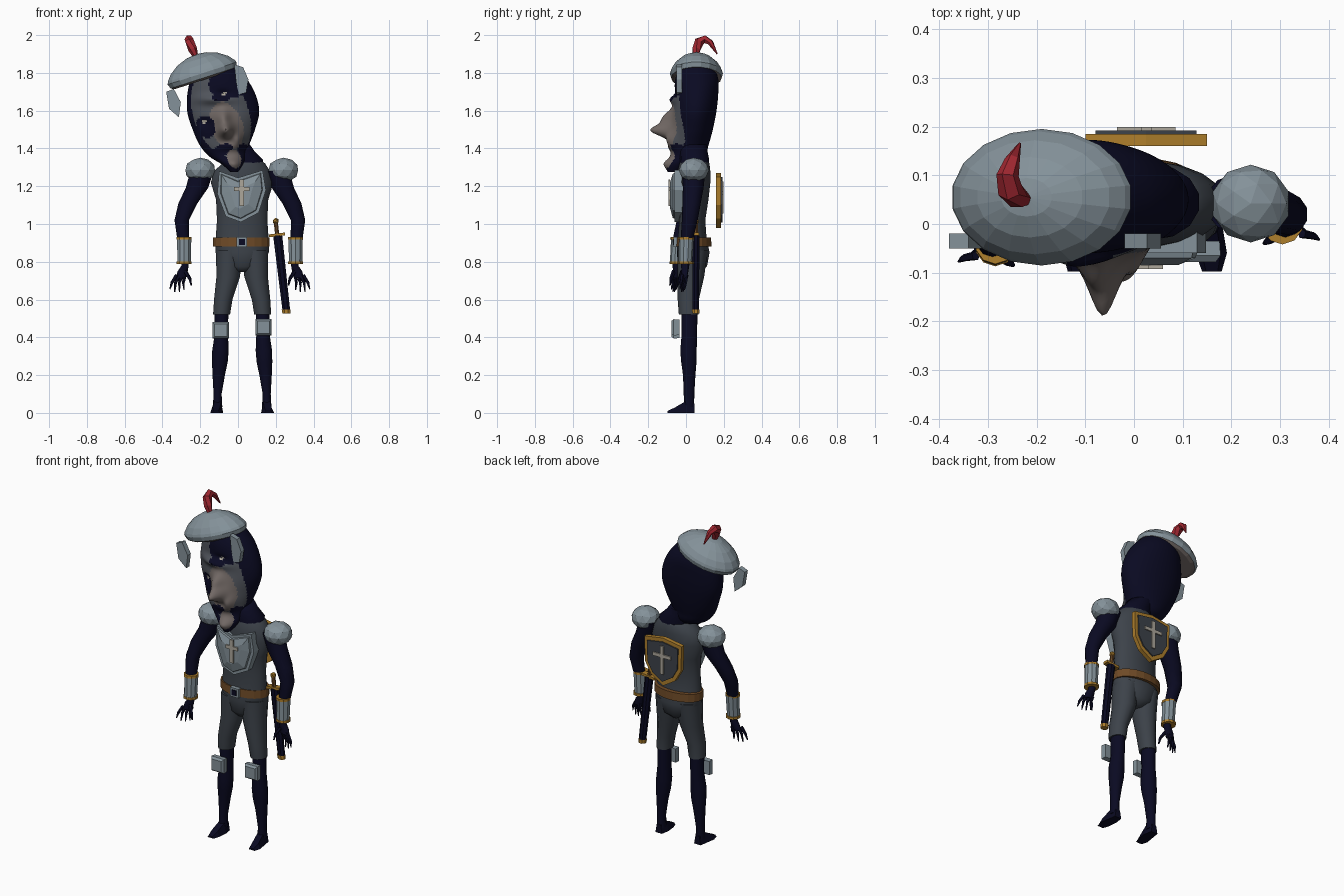
import bpy, bmesh, math
from mathutils import Vector, Matrix

cube = bpy.data.objects.get("Cube")
if cube:
    bpy.data.objects.remove(cube, do_unlink=True)


def material(name, *rgb):
    m = bpy.data.materials.new(name)
    m.use_nodes = True
    m.diffuse_color = (*rgb, 1)
    m.node_tree.nodes["Principled BSDF"].inputs["Base Color"].default_value = (*rgb, 1)
    return m


steel = material("pale steel", .23, .285, .32)
navy = material("dark navy", .003, .003, .016)
slate = material("slate cloth", .046, .055, .068)
gold = material("old gold", .42, .21, .025)
brown = material("brown leather", .16, .07, .02)
red = material("plume red", .35, .02, .03)
skin = material("grey skin", .165, .138, .128)
ash = material("ash grey", .08, .088, .105)
bone = material("bone", .42, .39, .33)


def finish(name, bm, *mats, smooth=0):
    bmesh.ops.recalc_face_normals(bm, faces=bm.faces)
    mesh = bpy.data.meshes.new(name)
    bm.to_mesh(mesh)
    bm.free()
    for m in mats:
        mesh.materials.append(m)
    ob = bpy.data.objects.new(name, mesh)
    bpy.context.scene.collection.objects.link(ob)
    if smooth:
        bpy.context.view_layer.objects.active = ob
        ob.select_set(True)
        bpy.ops.object.shade_smooth_by_angle(angle=math.radians(smooth))
        ob.select_set(False)
    return ob


def bridge(loops):
    """Skin a list of point loops and cap both ends."""
    bm = bmesh.new()
    rows = [[bm.verts.new(p) for p in loop] for loop in loops]
    n = len(rows[0])
    for a, b in zip(rows, rows[1:]):
        for i in range(n):
            j = (i + 1) % n
            bm.faces.new((a[i], a[j], b[j], b[i]))
    bm.faces.new(rows[0])
    bm.faces.new(rows[-1])
    return bm


def ellipse(cx, cy, z, rx, ry, n):
    turns = [math.tau * (i + .5) / n for i in range(n)]
    return [Vector((cx + rx * math.cos(t), cy + ry * math.sin(t), z)) for t in turns]


def loft(name, rings, mat, sides=10, smooth=0):
    return finish(name, bridge([ellipse(*r, sides) for r in rings]), mat, smooth=smooth)


def tube(name, points, mat, sides=6):
    """Round tube along (x, y, z, radius) points."""
    pos = [Vector(p[:3]) for p in points]
    loops = []
    for i, p in enumerate(points):
        way = pos[min(i + 1, len(pos) - 1)] - pos[max(i - 1, 0)]
        q = way.to_track_quat('Z', 'X')
        loops.append([pos[i] + q @ v for v in ellipse(0, 0, 0, p[3], p[3], sides)])
    return finish(name, bridge(loops), mat)


def plate(name, outline, y0, y1, mat):
    """Extrude an x-z outline through a y range."""
    return finish(name, bridge([[(x, y, z) for x, z in outline] for y in (y0, y1)]), mat)


def box(name, x, z, w, h, y0, y1, mat):
    return plate(name, [(x - w, z - h), (x + w, z - h), (x + w, z + h), (x - w, z + h)], y0, y1, mat)


def cross(name, x, z, w, h, y0, y1):
    box(name + "_upright", x, z, .011, h, y0, y1, bone)
    box(name + "_bar", x, z + h * .3, w, .01, y0, y1, bone)


def ball(name, centre, radii, mat, detail=2):
    bm = bmesh.new()
    place = Matrix.Translation(centre) @ Matrix.Diagonal((*radii, 1))
    bmesh.ops.create_icosphere(bm, subdivisions=detail, radius=1, matrix=place)
    return finish(name, bm, mat)


def blend(rows, steps):
    """Catmull-Rom rows between the given rows."""
    out = []
    for i in range(len(rows) - 1):
        a, b, c, d = (rows[max(0, min(k, len(rows) - 1))] for k in range(i - 1, i + 3))
        for t in (s / steps for s in range(steps)):
            out.append([.5 * (2 * q + (r - p) * t + (2 * p - 5 * q + 4 * r - w) * t * t
                              + (3 * q - p - 3 * r + w) * t ** 3) for p, q, r, w in zip(a, b, c, d)])
    return out + [rows[-1]]


# Hooded head: rows of x centre, y centre, height, half width, half depth
head_rows = [(-.02, -.07, 1.275, .02, .025), (-.03, -.035, 1.315, .055, .07),
             (-.055, .01, 1.36, .1, .09), (-.072, .025, 1.42, .132, .095),
             (-.075, .042, 1.5, .165, .1), (-.078, .05, 1.59, .19, .11),
             (-.087, .055, 1.68, .182, .115), (-.103, .057, 1.77, .148, .113), (-.13, .055, 1.86, .09, .08)]
# Face bumps: x, z, spread in x, spread in z, push forward
features = [(-.062, 1.495, .036, .035, .092), (-.08, 1.56, .035, .045, .045), (-.125, 1.66, .09, .025, .03),
            (0, 1.445, .028, .04, .035), (-.06, 1.5, .1, .09, .035), (-.045, 1.41, .05, .02, .012),
            (-.02, 1.325, .035, .03, .015), (-.08, 1.685, .04, .02, -.02), (-.175, 1.535, .03, .025, -.02)]
loops = []
for row in blend(head_rows, 9):
    loop = ellipse(*row, 110)
    for v in loop:
        front = max(0, (row[1] - v.y) / row[4]) ** .5
        for x, z, sx, sz, push in features:
            v.y -= front * push * math.exp(-((v.x - x) / sx) ** 2 - ((v.z - z) / sz) ** 2)
    loops.append(loop)
bm = bridge(loops)
# Painted patches: x, z, half width, half height, colour slot (later ones win)
patches = [(-.09, 1.585, .145, .24, 2), (-.03, 1.76, .13, .09, 0), (-.06, 1.52, .085, .13, 1),
           (-.17, 1.515, .05, .06, 0), (-.078, 1.685, .06, .036, 0), (-.085, 1.39, .06, .03, 0),
           (.03, 1.39, .03, .035, 0), (-.02, 1.345, .036, .05, 1),
           (-.178, 1.542, .014, .009, 3), (-.075, 1.687, .016, .009, 3)]
lean = math.radians(20)
for f in bm.faces:
    c = f.calc_center_median()
    if c.y < 0:
        for x, z, w, h, slot in patches:
            dx, dz = c.x - x, c.z - z
            u = dx * math.cos(lean) + dz * math.sin(lean)
            v = dz * math.cos(lean) - dx * math.sin(lean)
            if (u / w) ** 2 + (v / h) ** 2 < 1:
                f.material_index = slot
finish("hooded_head", bm, navy, skin, ash, bone, smooth=50)

# Tilted cap with a tan lower band
cap = [(-.025, .165), (-.015, .186), (.01, .195), (.025, .188), (.055, .163), (.088, .115), (.11, .055), (.115, .01)]
bm = bridge([ellipse(0, 0, z, r, r * .72, 18) for z, r in cap])
for f in bm.faces:
    f.material_index = int(f.calc_center_median().z < -.01)
hat = finish("cap", bm, steel, skin)
hat.location = (-.187, .055, 1.788)
hat.rotation_euler.y = -math.radians(18)

# Plume and hanging ear plates
tube("plume", [(-.222, .05, 1.88, .013), (-.24, .055, 1.925, .024), (-.255, .07, 1.965, .026),
               (-.26, .1, 1.978, .023), (-.25, .13, 1.96, .016), (-.235, .165, 1.9, .003)], red)
plate("right_ear_plate", [(-.38, 1.7), (-.34, 1.715), (-.303, 1.645), (-.313, 1.565), (-.365, 1.61)], -.05, -.02, steel)
plate("left_ear_plate", [(-.02, 1.845), (.027, 1.83), (.055, 1.765), (.043, 1.695), (.005, 1.685), (-.01, 1.75)],
      -.05, -.02, steel)

# Body
loft("torso", [(.022, .03, .745, .03, .05), (.022, .035, .775, .1, .077), (.022, .038, .85, .143, .088),
               (.022, .033, .92, .142, .077), (.022, .033, 1.02, .135, .07), (.022, .037, 1.13, .14, .083),
               (.022, .04, 1.22, .168, .09), (.022, .042, 1.28, .15, .088), (.03, .045, 1.32, .115, .08),
               (.035, .045, 1.345, .08, .068)], slate, 20, 60)
loft("collar", [(.042, .045, 1.3, .09, .076), (.038, .045, 1.34, .098, .078), (.01, .04, 1.385, .08, .074),
                (-.01, .04, 1.42, .075, .072)], navy, 14, 60)
loft("belt", [(.018, .042, .88, .151, .094), (.018, .042, .928, .151, .092)], brown, 20)
box("buckle", .02, .905, .028, .027, -.066, -.04, steel)
box("buckle_hole", .02, .905, .016, .016, -.07, -.064, navy)

# Chest armour: stepped plate
outline = [(-.1, 1.28), (0, 1.245), (.13, 1.285), (.148, 1.18), (.11, 1.06), (.015, 1.01), (-.065, 1.04), (-.11, 1.16)]
bm = bridge([[(x, y, z) for x, z in outline] for y in (-.005, -.06)])
bmesh.ops.recalc_face_normals(bm, faces=bm.faces)
face = min(bm.faces, key=lambda f: f.calc_center_median().y)
for thickness, depth in ((.018, 0), (.004, .01), (.05, .014)):
    bmesh.ops.inset_individual(bm, faces=[face], thickness=thickness, depth=depth)
finish("chest_armour", bm, steel)
cross("chest_cross", .02, 1.165, .04, .07, -.092, -.084)

# Shield carried on the back
shield = [(-.1, 1.25), (.025, 1.27), (.15, 1.25), (.145, 1.1), (.105, 1.03), (.025, .98), (-.055, 1.03), (-.095, 1.1)]
plate("shield", shield, .16, .185, gold)
plate("shield_field", [(.025 + (x - .025) * .83, 1.14 + (z - 1.14) * .83) for x, z in shield], .184, .192, slate)
cross("shield_cross", .025, 1.14, .06, .085, .191, .199)

for side, s in (("left", 1), ("right", -1)):
    # Legs, knee guards and feet
    def leg(rows):
        return [(.022 + s * x, y, z, w, d) for x, y, z, w, d in rows]
    loft(side + "_thigh", leg([(.068, .035, .86, .072, .08), (.074, .026, .72, .064, .07), (.1, .012, .6, .05, .056),
                               (.109, .014, .52, .046, .052)]), slate, 14, 60)
    loft(side + "_shin", leg([(.109, .018, .56, .038, .045), (.11, .018, .42, .036, .042), (.115, .013, .33, .045, .045),
                              (.118, .015, .27, .043, .042), (.124, .017, .2, .034, .034), (.13, .016, .1, .022, .029),
                              (.13, .016, .03, .026, .028)]), navy, 12, 60)
    x, z = .022 + s * .113, .445 + s * .008
    finish(side + "_knee_guard", bridge([[(x + a * w, y, z + b * w) for a, b in ((-1, -1), (1, -1), (1, 1), (-1, 1))]
                                         for y, w in ((-.035, .041), (-.065, .043), (-.078, .033))]), steel)
    finish(side + "_foot", bridge([[(.022 + s * x - w, y, 0), (.022 + s * x + w, y, 0), (.022 + s * x + w * .6, y, h),
                                    (.022 + s * x - w * .6, y, h)] for x, y, w, h in
                                   ((.13, .045, .022, .05), (.13, -.005, .03, .06), (.137, -.06, .032, .028),
                                    (.138, -.098, .02, .01))]), navy)

    # Shoulder guard, arm, bracer and hand; the right arm swings forward
    ball(side + "_shoulder_guard", (.02 + s * .22, .042, 1.285), (.082, .08, .066), steel)

    def swing(z):
        return (0 if s > 0 else -.045) * min(1, max(0, (1.2 - z) / .3))

    def arm(rows):
        return [(.01 + s * x, y + swing(z), z, w, d) for x, y, z, w, d in rows]
    loft(side + "_arm", arm([(.2, .042, 1.28, .065, .06), (.228, .038, 1.19, .062, .055), (.275, .03, 1.11, .053, .048),
                             (.308, .02, 1.02, .04, .042), (.3, .005, .92, .033, .033), (.29, -.005, .78, .02, .022),
                             (.303, -.005, .75, .028, .018), (.312, -.008, .715, .028, .014)]), navy, 10, 60)
    loft(side + "_bracer", arm([(.295, -.003, .8, .037, .037), (.295, .002, .925, .04, .04)]), steel)
    for end, z in (("lower", .795), ("upper", .925)):
        loft(side + "_bracer_" + end + "_rim", arm([(.295, 0, z - .007, .042, .042), (.295, 0, z + .007, .042, .042)]), gold)
    for i, (x0, x1, z1) in enumerate([(.335, .37, .655), (.32, .345, .64), (.305, .32, .64), (.29, .295, .65)]):
        y = -.02 + i * .008 + swing(0)
        tube(f"{side}_finger_{i + 1}", [(.01 + s * x0, y, .73, .01), (.01 + s * (x0 + x1 + .015) / 2, y - .005, .69, .008),
                                        (.01 + s * x1, y - .012, z1, .003)], navy, 5)
    y = swing(0) - .02
    tube(side + "_thumb", [(.01 + s * .29, y, .75, .011), (.01 + s * .265, y - .015, .71, .009),
                           (.01 + s * .258, y - .02, .675, .004)], navy, 5)

# Sheathed sword at the left hip
loft("scabbard", [(.21, .052, .94, .026, .021), (.256, .052, .54, .022, .018)], navy, 8)
loft("scabbard_tip", [(.254, .052, .548, .025, .021), (.257, .052, .525, .023, .02)], gold, 8)
plate("sword_guard", [(.165, .93), (.25, .94), (.25, .955), (.165, .945)], .035, .07, gold)
loft("sword_grip", [(.208, .052, .94, .012, .012), (.2, .052, 1.01, .012, .012)], brown, 8)
ball("sword_pommel", (.2, .052, 1.015), (.018, .018, .018), gold, 1)
